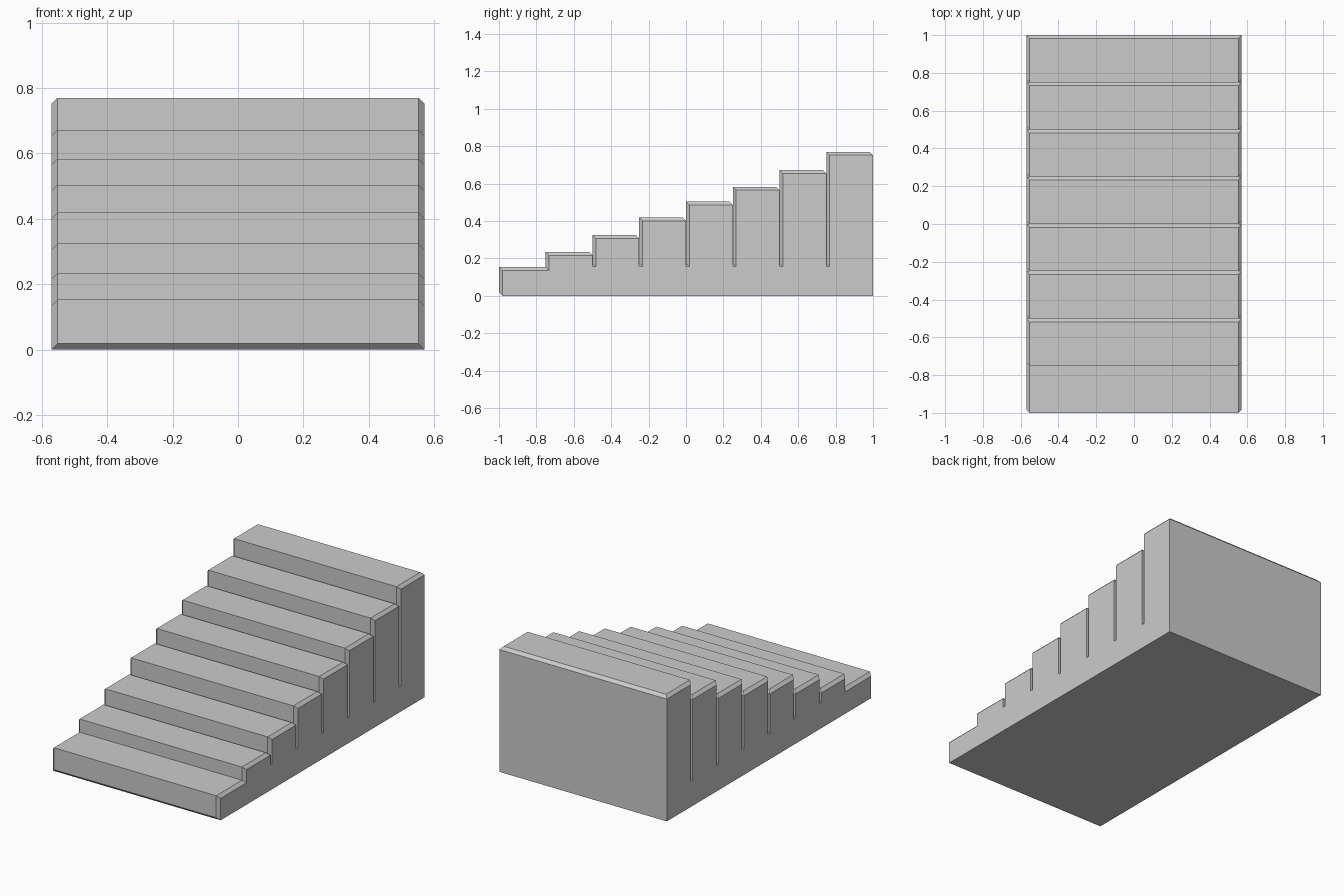
import bpy, bmesh
from mathutils import Vector

if "Cube" in bpy.data.objects:
    bpy.data.objects.remove(bpy.data.objects["Cube"])

HALF_W, DEPTH, CHAMFER = 0.57, 0.25, 0.018
HEIGHTS = [0.153, 0.234, 0.324, 0.419, 0.504, 0.583, 0.672, 0.77]


def block(name, y0, y1, z1, front=True, back=True, bottom=False):
    """Box on the floor with chamfered top side edges, plus optional others."""
    bm = bmesh.new()
    bmesh.ops.create_cube(bm, size=1)
    for v in bm.verts:
        v.co = Vector((v.co.x * 2 * HALF_W,
                       y0 if v.co.y < 0 else y1,
                       0 if v.co.z < 0 else z1))
    picked = []
    for e in bm.edges:
        a, b = e.verts[0].co, e.verts[1].co
        along = max(range(3), key=lambda i: abs(a[i] - b[i]))
        m = (a + b) / 2
        top = m.z > z1 * 0.9
        at_front = m.y < y0 + 0.01
        if (along == 1 and top) or (along == 2 and at_front and front) \
                or (along == 0 and top and not at_front and back) \
                or (along == 0 and not top and at_front and bottom):
            picked.append(e)
    bmesh.ops.bevel(bm, geom=picked, offset=CHAMFER, offset_type='OFFSET',
                    segments=1, profile=0.5, affect='EDGES')
    bmesh.ops.recalc_face_normals(bm, faces=bm.faces)
    me = bpy.data.meshes.new(name)
    bm.to_mesh(me)
    bm.free()
    ob = bpy.data.objects.new(name, me)
    bpy.context.collection.objects.link(ob)
    return ob


# Lowest step runs slightly under the second one
stairs = block("staircase", -1, -0.7, HEIGHTS[0], back=False, bottom=True)

# Remaining steps, and the solid core that closes the side grooves at the bottom
parts = [block(f"step_{i + 1}", -1 + DEPTH * i, -1 + DEPTH * (i + 1), h)
         for i, h in enumerate(HEIGHTS) if i > 0]
parts.append(block("core", -0.68, 1, 0.175, front=False, back=False))

# Fuse everything into one solid
bpy.context.view_layer.objects.active = stairs
stairs.select_set(True)
for part in parts:
    mod = stairs.modifiers.new("union", 'BOOLEAN')
    mod.operation = 'UNION'
    mod.solver = 'EXACT'
    mod.object = part
    bpy.ops.object.modifier_apply(modifier=mod.name)
    bpy.data.objects.remove(part)

# Merge coplanar faces
bm = bmesh.new()
bm.from_mesh(stairs.data)
bmesh.ops.remove_doubles(bm, verts=bm.verts, dist=0.0002)
bmesh.ops.dissolve_limit(bm, angle_limit=0.01, verts=bm.verts, edges=bm.edges)
bm.to_mesh(stairs.data)
bm.free()
